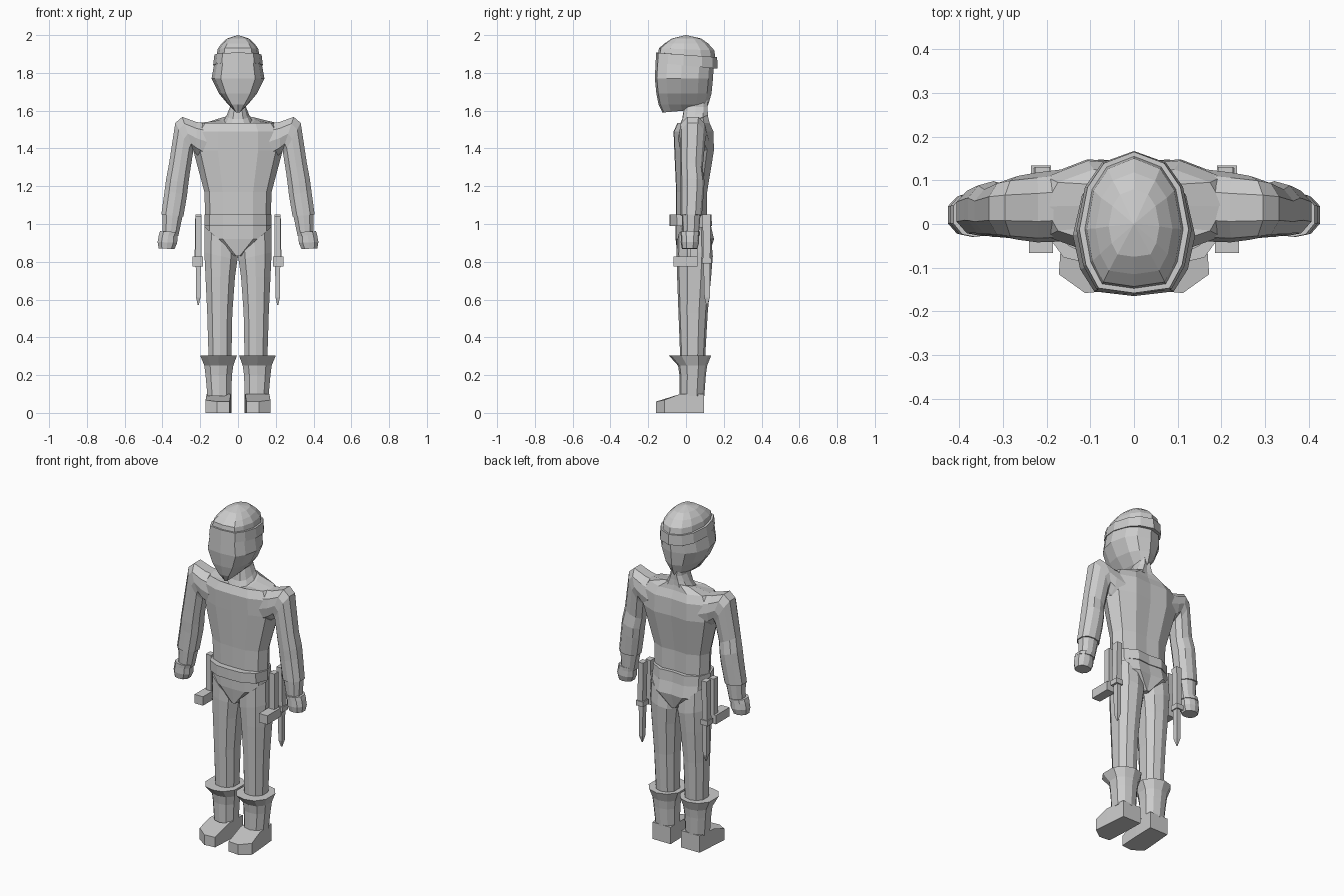
import bpy, bmesh

grey = bpy.data.materials.new("plain_grey")
grey.diffuse_color = (0.6, 0.6, 0.6, 1)

# Half cross-sections (across, depth), from front middle to back middle
BODY = [(0, -1), (.45, -.97), (.85, -.65), (1, 0), (.85, .65), (.45, 1), (0, .93)]
HEAD = [(0, -1), (.65, -.93), (.88, -.6), (1, -.1), (.85, .5), (.55, .84), (0, 1)]
LIMB = [(0, -1), (.6, -.88), (1, -.4), (1, .4), (.6, .85), (0, 1)]
BOX = [(1, -1), (1, 1)]


def section(shape, a, b, yf, yb, tilt=0):
    """Ring spanning a to b (x, z points) and yf to yb, tilted front to back."""
    full = shape + [(-u, v) for u, v in reversed(shape) if u > 0]
    pts = []
    for u, v in full:
        s, t = (1 + u) / 2, (1 + v) / 2
        pts.append((b[0] + (a[0] - b[0]) * s, yf + (yb - yf) * t,
                    b[1] + (a[1] - b[1]) * s + tilt * v))
    return pts


def level(shape, z, x0, x1, yf, yb, tilt=0):
    return section(shape, (x1, z), (x0, z), yf, yb, tilt)


def central(shape, z, rx, yf, yb, tilt=0):
    return level(shape, z, -rx, rx, yf, yb, tilt)


def loft(name, rings, mirror=False):
    bm = bmesh.new()
    vs = [[bm.verts.new(p) for p in r] for r in rings]
    n = len(rings[0])
    for lo, hi in zip(vs, vs[1:]):
        for i in range(n):
            j = (i + 1) % n
            bm.faces.new((lo[i], lo[j], hi[j], hi[i]))
    bm.faces.new(vs[0][::-1])
    bm.faces.new(vs[-1])
    bmesh.ops.remove_doubles(bm, verts=bm.verts, dist=0.0005)
    bmesh.ops.recalc_face_normals(bm, faces=bm.faces)
    me = bpy.data.meshes.new(name)
    bm.to_mesh(me)
    bm.free()
    me.materials.append(grey)
    ob = bpy.data.objects.new(name, me)
    bpy.context.collection.objects.link(ob)
    if mirror:
        ob.modifiers.new("mirror", 'MIRROR').use_axis[0] = True
    return ob


# Torso, belt and pelvis
loft("torso", [central(BODY, *r) for r in (
    (1.00, .172, -.052, .112), (1.17, .178, -.052, .112),
    (1.39, .237, -.062, .148), (1.49, .235, -.066, .145),
    (1.535, .205, -.045, .125), (1.55, .09, -.03, .115, .025))])
loft("belt", [central(BODY, *r) for r in (
    (.99, .178, -.088, .138), (1.05, .178, -.088, .134))])
loft("pelvis", [central(BODY, *r) for r in (
    (1.0, .176, -.055, .13), (.92, .178, -.055, .148), (.83, .02, -.045, .12))])

# Neck with flared collar
loft("neck", [central(BODY, *r) for r in (
    (1.53, .085, -.045, .118, .03), (1.575, .06, -.02, .115, .02),
    (1.62, .042, -.01, .115), (1.70, .042, -.01, .11))])

# Head tapering to the chin
loft("head", [central(HEAD, *r) for r in (
    (1.60, .016, -.125, .105, .01), (1.632, .052, -.145, .118),
    (1.69, .1, -.157, .135), (1.77, .14, -.165, .143),
    (1.87, .122, -.16, .148))])

# Cap: lower brim band, upper band and faceted crown
loft("cap_band", [central(HEAD, *r) for r in (
    (1.838, .132, -.161, .167, -.016), (1.895, .125, -.158, .165, -.012),
    (1.895, .116, -.151, .158, -.012))])
loft("cap_crown", [central(HEAD, *r) for r in (
    (1.88, .115, -.15, .157, -.012), (1.925, .108, -.143, .15, -.006),
    (1.955, .088, -.115, .118), (1.982, .058, -.075, .08),
    (2.0, .001, -.001, .001))])

# Sleeves with a rounded shoulder and an elbow bulge
loft("sleeve", [section(LIMB, *r) for r in (
    ((.15, 1.53), (.18, 1.34), -.04, .125),
    ((.22, 1.54), (.222, 1.37), -.042, .118),
    ((.295, 1.567), (.237, 1.39), -.036, .11),
    ((.332, 1.535), (.24, 1.365), -.032, .103),
    ((.365, 1.32), (.255, 1.27), -.03, .088),
    ((.38, 1.24), (.263, 1.21), -.03, .098),
    ((.388, 1.18), (.27, 1.15), -.028, .094),
    ((.406, 1.05), (.289, 1.04), -.028, .084))], True)
loft("forearm", [section(LIMB, *r) for r in (
    ((.40, 1.06), (.292, 1.05), -.023, .077),
    ((.398, .94), (.315, .94), -.018, .068))], True)

# Gloved hands with a cuff
loft("glove_cuff", [section(LIMB, *r) for r in (
    ((.413, .962), (.312, .957), -.03, .073),
    ((.42, .94), (.316, .937), -.03, .073))], True)
loft("hand", [section(LIMB, *r) for r in (
    ((.418, .945), (.32, .945), -.026, .068),
    ((.426, .905), (.322, .90), -.028, .07),
    ((.42, .87), (.336, .868), -.022, .06))], True)

# Trouser legs
loft("leg", [section(LIMB, *r) for r in (
    ((.176, .985), (.0, .83), -.048, .135),
    ((.178, .85), (.003, .81), -.05, .142),
    ((.172, .72), (.016, .72), -.047, .133),
    ((.163, .53), (.03, .53), -.04, .115),
    ((.155, .27), (.035, .27), -.03, .1))], True)

# Boots: flared cuff, shaft and angled foot
loft("boot_shaft", [level(LIMB, *r) for r in (
    (.303, .006, .2, -.09, .133), (.25, .025, .178, -.042, .112),
    (.2, .032, .172, -.035, .105), (.09, .036, .162, -.034, .097))], True)
foot = [(.035, .095, .1), (.155, .095, .1), (.166, -.03, .1), (.172, -.115, .068),
        (.112, -.158, .06), (.045, -.152, .06), (.038, -.03, .1)]
loft("foot", [[(x, y, 0) for x, y, z in foot], foot], True)

# Hip batons with a forward foot
loft("baton", [level(BOX, z, .192, .226, .02, .06) for z in (.80, 1.04)], True)
loft("baton_foot", [level(BOX, z, .185, .24, -.066, .06) for z in (.775, .828)], True)

# Daggers: handle, guard and pointed blade
loft("dagger_handle", [level(BOX, *r) for r in (
    (.80, .197, .23, .09, .128), (1.05, .192, .226, .088, .13))], True)
loft("dagger_guard", [level(BOX, z, .19, .236, .084, .134) for z in (.79, .82)], True)
loft("dagger_blade", [level(BOX, *r) for r in (
    (.80, .196, .224, .092, .126), (.61, .199, .222, .097, .126),
    (.57, .208, .213, .108, .114))], True)
